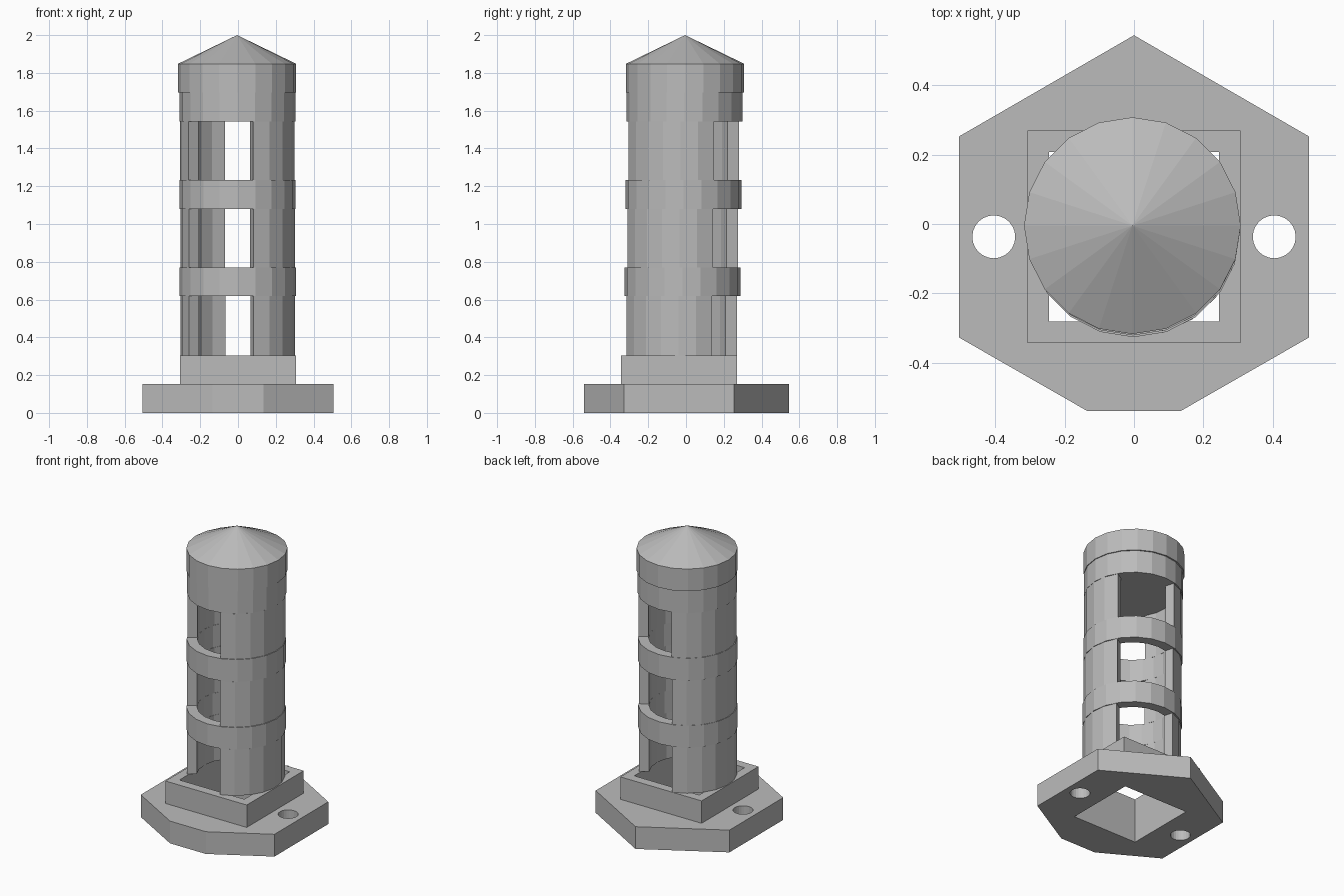
import bpy, bmesh
from math import sin, cos, radians

cube = bpy.data.objects.get("Cube")
if cube:
    bpy.data.objects.remove(cube)

grey = bpy.data.materials.new("grey")
grey.use_nodes = True
colour = (0.5, 0.5, 0.5, 1)
grey.diffuse_color = colour
grey.node_tree.nodes["Principled BSDF"].inputs["Base Color"].default_value = colour

SIDES = 20
INNER = 0.242
BASE_Y = -0.037


def arc(radius, start=0, end=360, steps=SIDES, centre=(0, 0)):
    """Points along an arc; a full turn leaves out the repeated last point."""
    count = steps if end - start == 360 else steps + 1
    angles = [radians(start + (end - start) * i / steps) for i in range(count)]
    return [(centre[0] + radius * cos(a), centre[1] + radius * sin(a)) for a in angles]


def square(half, y):
    return [(-half, y - half), (half, y - half), (half, y + half), (-half, y + half)]


def lean(z):
    """Centre of the slightly leaning tower at a height."""
    return -0.0025 * z, -0.026 + 0.0115 * z


def finish(name, bm):
    bmesh.ops.recalc_face_normals(bm, faces=bm.faces)
    mesh = bpy.data.meshes.new(name)
    bm.to_mesh(mesh)
    bm.free()
    mesh.materials.append(grey)
    obj = bpy.data.objects.new(name, mesh)
    bpy.context.collection.objects.link(obj)
    return obj


def prism(name, loops, bottom, top, centre=(0, 0)):
    """Extrude an outline, with any further loops cut out as holes."""
    bm = bmesh.new()
    for loop in loops:
        verts = [bm.verts.new((x + centre[0], y + centre[1], bottom)) for x, y in loop]
        for a, b in zip(verts, verts[1:] + verts[:1]):
            bm.edges.new((a, b))
    bmesh.ops.triangle_fill(bm, use_beauty=True, edges=bm.edges[:], normal=(0, 0, 1))
    result = bmesh.ops.extrude_face_region(bm, geom=bm.faces[:], use_keep_orig=True)
    raised = [v for v in result["geom"] if isinstance(v, bmesh.types.BMVert)]
    bmesh.ops.translate(bm, verts=raised, vec=(0, 0, top - bottom))
    return finish(name, bm)


# Hexagonal base with a clipped front, two bolt holes and a square shaft
outline = [(0, 0.545), (-0.505, 0.253), (-0.505, -0.328), (-0.135, -0.54),
           (0.135, -0.54), (0.505, -0.328), (0.505, 0.253)]
bolt_holes = [arc(0.062, steps=24, centre=(x, BASE_Y)) for x in (-0.405, 0.405)]
prism("base", [outline, square(0.245, BASE_Y)] + bolt_holes, 0, 0.152)
prism("plinth", [square(0.307, BASE_Y), square(0.245, BASE_Y)], 0.152, 0.305)

# Three window levels, each with two curved wall pieces
levels = [(0.305, 0.62), (0.77, 1.08), (1.232, 1.542)]
for number, (bottom, top) in enumerate(levels, 1):
    for side, start in (("right", 106), ("left", -74)):
        wall = arc(0.304, start, start + 106, 6) + arc(INNER, start, start + 106, 6)[::-1]
        prism(f"wall_{number}_{side}", [wall], bottom, top, lean(bottom))

# Ring bands between the levels
for number, (below, above) in enumerate(zip(levels, levels[1:]), 1):
    prism(f"band_{number}", [arc(0.308), arc(INNER)], below[1], above[0], lean(below[1]))

# Solid cap with a wider eave and a conical roof
prism("cap", [arc(0.307)], 1.542, 1.697, lean(1.542))
prism("eave", [arc(0.313)], 1.697, 1.848, lean(1.85))
bm = bmesh.new()
bmesh.ops.create_cone(bm, cap_ends=True, segments=SIDES, radius1=0.313, radius2=0, depth=0.152)
roof = finish("roof", bm)
roof.location = (*lean(1.85), 1.924)
# Match the corners of the roof to those of the eave
roof.rotation_euler.z = radians(90)
